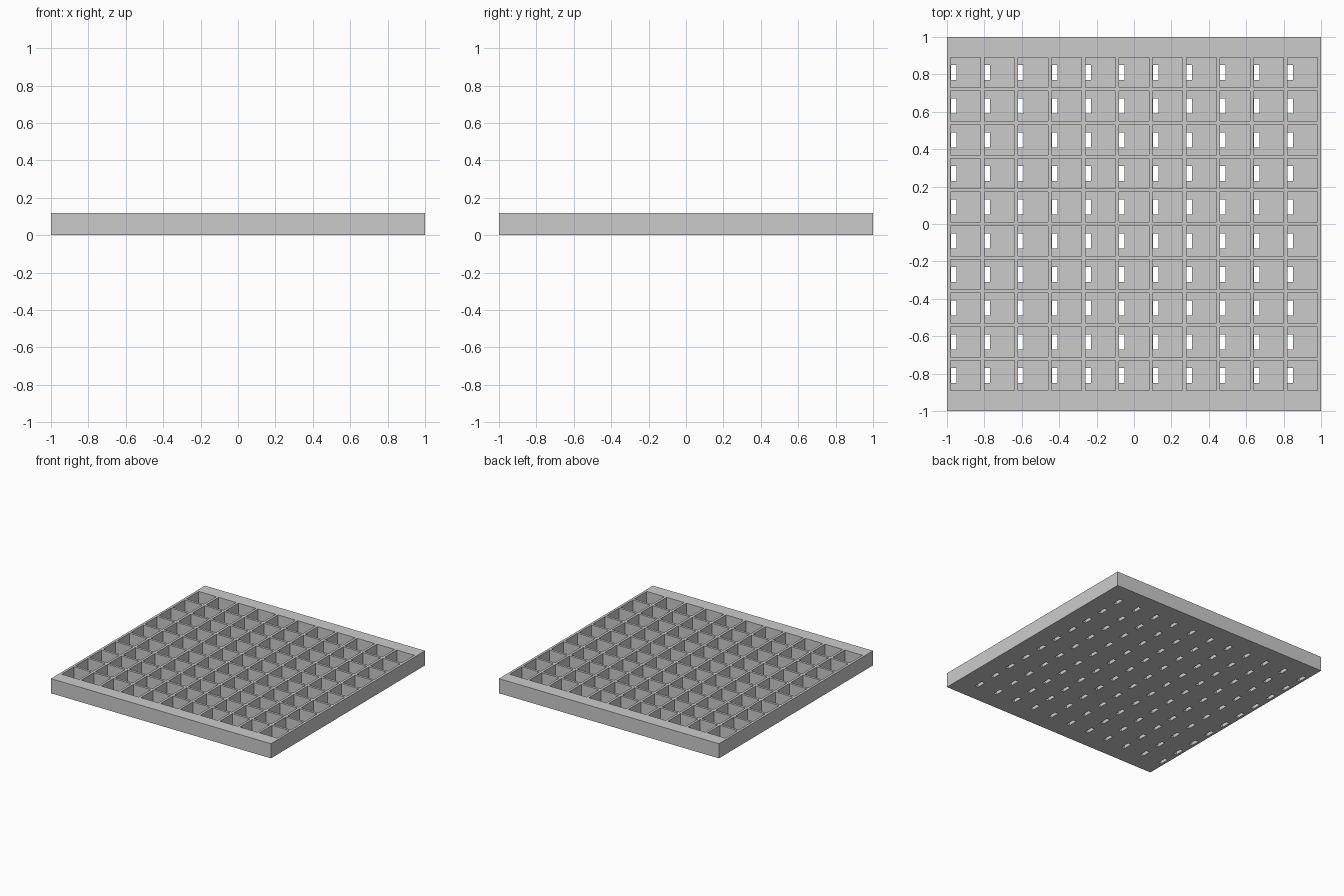
import bpy

COLS, ROWS, PITCH = 11, 10, 0.18
HEIGHT, FLOOR = 0.12, 0.02
CELL = 0.16

if "Cube" in bpy.data.objects:
    bpy.data.objects.remove(bpy.data.objects["Cube"], do_unlink=True)

# Single grey plastic
grey = bpy.data.materials.new("light_grey")
grey.use_nodes = True
colour = (0.6, 0.6, 0.6, 1)
grey.diffuse_color = colour
grey.node_tree.nodes["Principled BSDF"].inputs["Base Color"].default_value = colour


def box(name, low, high):
    """Box between two opposite corners."""
    bpy.ops.mesh.primitive_cube_add(size=1)
    obj = bpy.context.object
    obj.name = name
    for v in obj.data.vertices:
        v.co = [lo if c < 0 else hi for c, lo, hi in zip(v.co, low, high)]
    obj.data.materials.append(grey)
    return obj


def repeat(obj):
    """Repeat a cutter over every cell of the grid."""
    for axis, count in ((0, COLS), (1, ROWS)):
        mod = obj.modifiers.new("grid", 'ARRAY')
        mod.count = count
        mod.use_relative_offset = False
        mod.use_constant_offset = True
        step = [0, 0, 0]
        step[axis] = PITCH
        mod.constant_offset_displace = step
    obj.hide_render = True


def cut(target, cutter):
    """Subtract the cutter and discard it."""
    mod = target.modifiers.new("cut", 'BOOLEAN')
    mod.operation = 'DIFFERENCE'
    mod.solver = 'EXACT'
    mod.object = cutter
    bpy.context.view_layer.objects.active = target
    bpy.ops.object.modifier_apply(modifier=mod.name)
    bpy.data.objects.remove(cutter, do_unlink=True)


# Solid tray block
tray = box("compartment_tray", (-1, -1, 0), (1, 1, HEIGHT))

# Square pockets, starting from the front right cell
x = -PITCH * (COLS - 1) / 2
y = -PITCH * (ROWS - 1) / 2
half = CELL / 2
pockets = box("pocket_cutter", (x - half, y - half, FLOOR), (x + half, y + half, HEIGHT + 0.1))
repeat(pockets)
cut(tray, pockets)

# Narrow slot through each floor, beside the right wall
slots = box("slot_cutter", (x - half + 0.0005, y - 0.04, -0.1), (x - half + 0.03, y + 0.04, FLOOR + 0.02))
repeat(slots)
cut(tray, slots)
